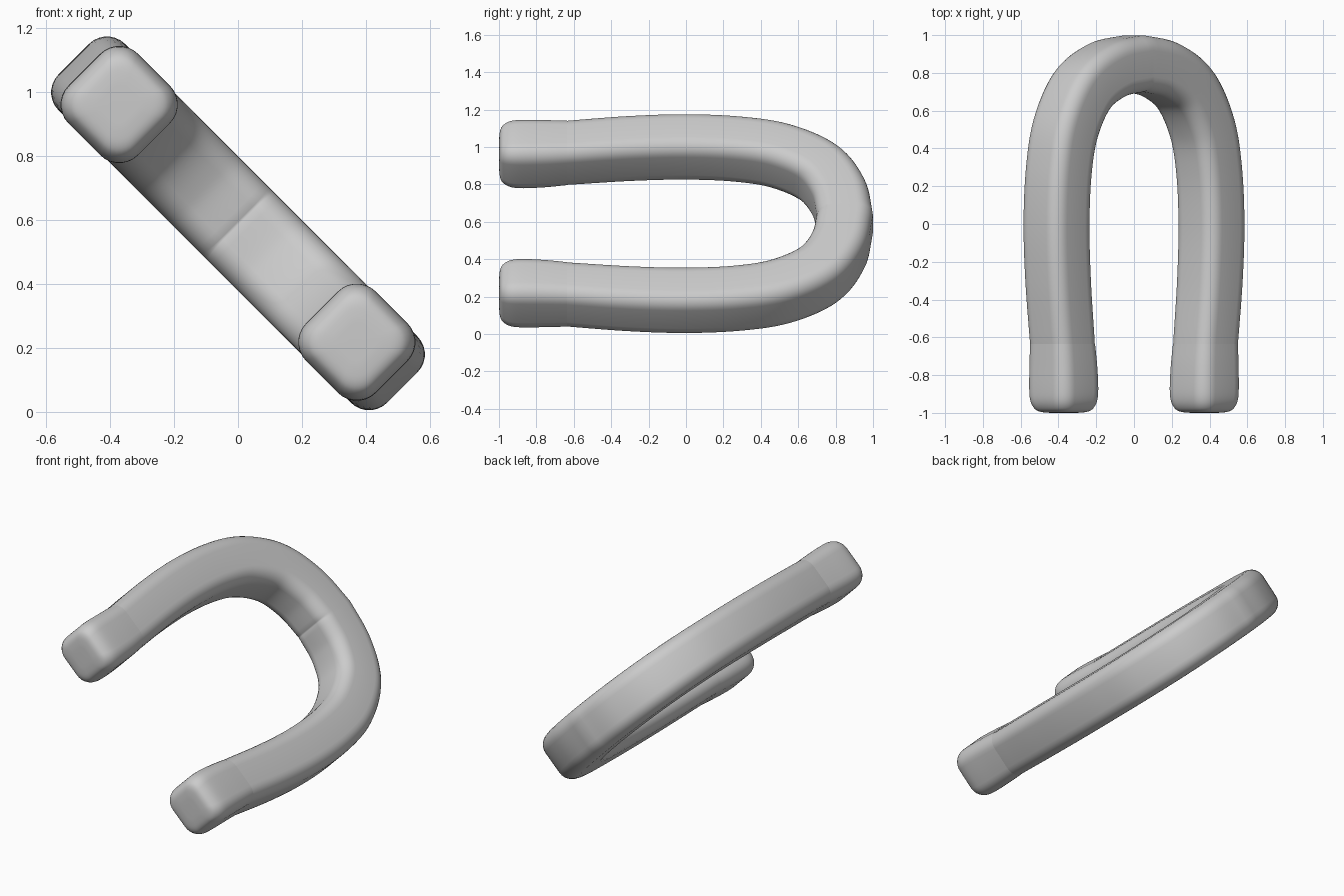
import bpy, bmesh, math
from mathutils import Vector

cube = bpy.data.objects.get("Cube")
if cube:
    bpy.data.objects.remove(cube)

ROUND = 0.54   # corner radius as a share of the half width
TILT = math.radians(45)
HEIGHT = 0.59


def smooth_path(points, steps):
    """Catmull-Rom interpolation of (x, y, half width) points."""
    pts = [Vector(p) for p in points]
    pts = [2 * pts[0] - pts[1]] + pts + [2 * pts[-1] - pts[-2]]
    out = []
    for a, b, c, d in zip(pts, pts[1:], pts[2:], pts[3:]):
        for i in range(steps):
            t = i / steps
            out.append(0.5 * (2 * b + (c - a) * t + (2 * a - 5 * b + 4 * c - d) * t**2
                              + (3 * b - a - 3 * c + d) * t**3))
    return out + [pts[-2]]


def rounded_square(arc_steps=7):
    """Unit section with filleted corners, as (across, up) pairs."""
    ring = []
    for k in range(4):
        mid = math.radians(45 + 90 * k)
        for i in range(arc_steps + 1):
            a = math.radians(90 * k + 90 * i / arc_steps)
            ring.append(((1 - ROUND) * math.copysign(1, math.cos(mid)) + ROUND * math.cos(a),
                         (1 - ROUND) * math.copysign(1, math.sin(mid)) + ROUND * math.sin(a)))
    return ring


def loft(name, stations, normals, close_end):
    """Skin rounded squares along the stations and mirror to both arms."""
    bm = bmesh.new()
    rings = []
    for (x, y, half), (nx, ny) in zip(stations, normals):
        rings.append([bm.verts.new((x + nx * s * half, y + ny * s * half, up * half))
                      for s, up in rounded_square()])
    for r0, r1 in zip(rings, rings[1:]):
        for i in range(len(r0)):
            j = (i + 1) % len(r0)
            bm.faces.new((r0[i], r0[j], r1[j], r1[i]))
    if close_end:
        bm.faces.new(rings[-1])
    bmesh.ops.recalc_face_normals(bm, faces=bm.faces)
    mesh = bpy.data.meshes.new(name)
    bm.to_mesh(mesh)
    bm.free()
    obj = bpy.data.objects.new(name, mesh)
    bpy.context.collection.objects.link(obj)
    obj.rotation_euler.y = TILT
    obj.location.z = HEIGHT
    bpy.ops.object.select_all(action='DESELECT')
    obj.select_set(True)
    bpy.context.view_layer.objects.active = obj
    bpy.ops.object.shade_smooth_by_angle(angle=math.radians(40))
    mirror = obj.modifiers.new("Mirror", 'MIRROR')
    mirror.use_clip = True
    return obj


# Horseshoe bar: half the bend plus one arm
bar = smooth_path([(0, 0.85, 0.149), (0.2, 0.815, 0.149), (0.385, 0.71, 0.149),
                   (0.51, 0.51, 0.148), (0.563, 0.28, 0.147), (0.58, 0, 0.147),
                   (0.568, -0.3, 0.146), (0.535, -0.64, 0.144)], 8)
bar_normals = [(0, 1)]
for i in range(1, len(bar)):
    t = (bar[min(i + 1, len(bar) - 1)] - bar[i - 1]).xy.normalized()
    bar_normals.append((-t.y, t.x))
bar_normals[-1] = (1, 0)
loft("horseshoe_bar", bar, bar_normals, False)

# Pole tips: slightly flared, with rounded ends
tip = smooth_path([(0.535, -0.635, 0.145), (0.529, -0.75, 0.151), (0.526, -0.87, 0.154),
                   (0.526, -0.935, 0.149), (0.526, -0.975, 0.132), (0.526, -0.993, 0.108),
                   (0.526, -0.999, 0.07), (0.526, -1, 0.03)], 4)
loft("pole_tips", tip, [(1, 0)] * len(tip), True)
